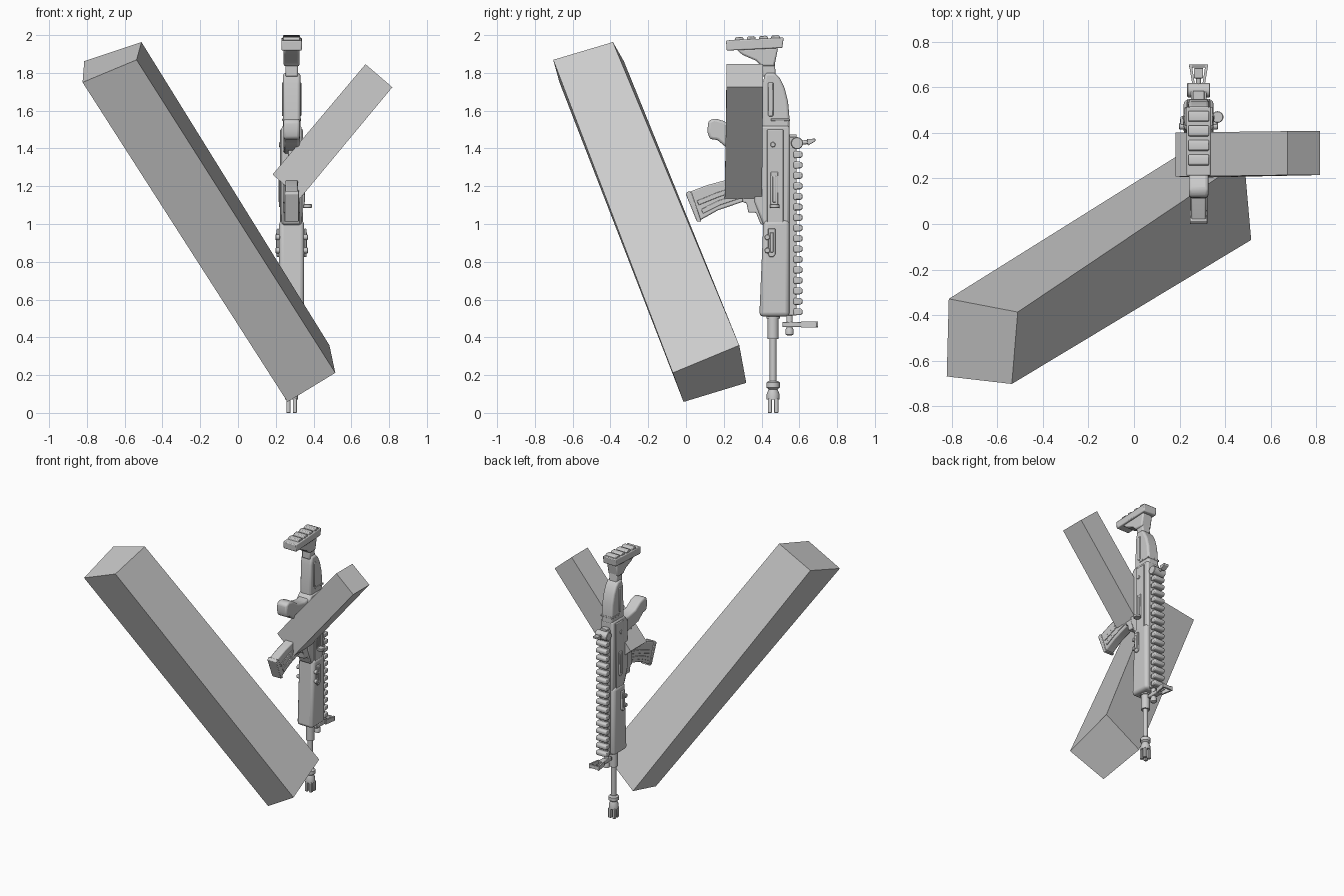
import bpy, bmesh, math
from mathutils import Vector

CX = 0.284   # centre plane of the rifle
BY = 0.461   # barrel axis


def finish(name, bm, bevel=0.0, segs=2, smooth=True):
    bmesh.ops.recalc_face_normals(bm, faces=bm.faces)
    me = bpy.data.meshes.new(name)
    bm.to_mesh(me)
    bm.free()
    ob = bpy.data.objects.new(name, me)
    bpy.context.collection.objects.link(ob)
    if bevel:
        m = ob.modifiers.new("bevel", 'BEVEL')
        m.width, m.segments, m.limit_method = bevel, segs, 'ANGLE'
        m.angle_limit = math.radians(35)
    if smooth:
        bpy.context.view_layer.objects.active = ob
        ob.select_set(True)
        bpy.ops.object.shade_smooth_by_angle(angle=math.radians(35))
        ob.select_set(False)
    return ob


def hexahedron(name, a, b):
    """Solid between two matching four-cornered ends."""
    bm = bmesh.new()
    v = [bm.verts.new(p) for p in a + b]
    bm.faces.new(v[:4])
    bm.faces.new(v[4:])
    for i in range(4):
        j = (i + 1) % 4
        bm.faces.new((v[i], v[j], v[j + 4], v[i + 4]))
    return finish(name, bm, smooth=False)


def side_profile(name, yz, half, bevel=0.008, segs=2, x=CX):
    """Extrude a side outline (y, z) across x."""
    bm = bmesh.new()
    f = bm.faces.new([bm.verts.new((x - half, y, z)) for y, z in yz])
    r = bmesh.ops.extrude_face_region(bm, geom=[f])
    vs = [g for g in r["geom"] if isinstance(g, bmesh.types.BMVert)]
    bmesh.ops.translate(bm, verts=vs, vec=(2 * half, 0, 0))
    return finish(name, bm, bevel, segs)


def box(name, lo, hi, bevel=0.004):
    (y0, z0), (y1, z1) = lo[1:], hi[1:]
    return side_profile(name, [(y0, z0), (y1, z0), (y1, z1), (y0, z1)],
                        (hi[0] - lo[0]) / 2, bevel, x=(lo[0] + hi[0]) / 2)


def turned(name, rz, y=BY, n=16):
    """Stack of rings (radius, z) about a vertical axis."""
    bm = bmesh.new()
    rings = [[bm.verts.new((CX + r * math.cos(t * math.tau / n),
                            y + r * math.sin(t * math.tau / n), z))
              for t in range(n)] for r, z in rz]
    for a, b in zip(rings, rings[1:]):
        for i in range(n):
            bm.faces.new((a[i], a[(i + 1) % n], b[(i + 1) % n], b[i]))
    bm.faces.new(rings[0])
    bm.faces.new(rings[-1])
    return finish(name, bm)


def pin(name, p, q, r, n=14):
    """Cylinder between two points."""
    p, q = Vector(p), Vector(q)
    bm = bmesh.new()
    bmesh.ops.create_cone(bm, cap_ends=True, segments=n, radius1=r, radius2=r, depth=(q - p).length)
    bm.transform((q - p).to_track_quat('Z', 'Y').to_matrix().to_4x4())
    bmesh.ops.translate(bm, verts=bm.verts, vec=(p + q) / 2)
    return finish(name, bm, 0.003, 1)


# Two beams
hexahedron("large_beam",
           [(-.823, -.67, 1.75), (-.814, -.329, 1.862), (-.511, -.387, 1.963), (-.537, -.703, 1.869)],
           [(.262, -.013, .058), (.222, .319, .159), (.484, .282, .358), (.515, -.07, .212)])
hexahedron("small_beam",
           [(.183, .208, 1.262), (.183, .402, 1.262), (.328, .402, 1.135), (.328, .205, 1.135)],
           [(.675, .215, 1.846), (.675, .408, 1.846), (.817, .408, 1.724), (.817, .215, 1.724)])

# Barrel and slotted muzzle
turned("barrel", [(.018, .08), (.018, .39), (.03, .39), (.03, .50), (.036, .50), (.036, .54)])
turned("barrel_collar", [(.024, .125), (.036, .135), (.036, .16), (.024, .17)])
turned("muzzle", [(.034, .07), (.034, .10), (.024, .125)])
for i in range(4):
    a = math.radians(45 + 90 * i)
    x, y = CX + .024 * math.cos(a), BY + .024 * math.sin(a)
    box("muzzle_prong", (x - .011, y - .011, 0), (x + .011, y + .011, .075), .003)

# Gas tube and front sight
turned("gas_tube", [(.012, .41), (.022, .415), (.022, .44), (.017, .45), (.017, .53)], .548)
box("front_sight_base", (CX - .02, .51, .455), (CX + .02, .62, .482))
for s in (-1, 1):
    hexahedron("front_sight_wing",
               [(CX + s * .016, .61, z) for z in (.452, .485)] + [(CX + s * .027, .61, z) for z in (.485, .452)],
               [(CX + s * .03, .70, z) for z in (.452, .485)] + [(CX + s * .042, .70, z) for z in (.485, .452)])
box("front_sight_bridge", (CX - .042, .688, .455), (CX + .042, .70, .482), .003)
pin("front_sight_post", (CX, .60, .468), (CX, .66, .468), .006)

# Handguard, receiver and inset side plates
side_profile("handguard", [(.388, .51), (.548, .51), (.548, 1.02), (.41, 1.02)], .066, .022, 3)
side_profile("receiver", [(.41, .99), (.548, .99), (.548, 1.52), (.40, 1.52), (.36, 1.47), (.36, 1.12)], .053, .012)
box("top_strip", (CX - .034, .53, .515), (CX + .034, .585, 1.46))
for s in (-1, 1):
    x = CX + s * .054
    box("receiver_side_plate", (x - .007, .43, 1.0), (x + .007, .515, 1.5))
    x = CX + s * .067
    # Raised long slots with their inner ribs
    for y, z0, z1, xo in ((.454, .825, .975, .072), (.468, 1.09, 1.275, .06)):
        xs = CX + s * xo
        side_profile("slot_frame", [(y - .012, z0), (y + .008, z0), (y + .02, z0 + .015), (y + .02, z1),
                                    (y - .02, z1), (y - .02, z0 + .015)], .007, .004, x=xs)
        box("slot_rib", (xs - .01, y - .009, z0 + .025), (xs + .01, y + .009, z1 - .02), .003)
    for z in (.86, .93):
        pin("guard_bolt", (CX + s * .06, .43, z), (CX + s * .086, .43, z), .015)
    pin("receiver_bolt", (CX + s * .04, .46, 1.42), (CX + s * .066, .46, 1.42), .014)

# Cocking handle
pin("cocking_rod", (CX + .05, .47, 1.095), (CX + .09, .47, 1.095), .008)
pin("cocking_knob", (CX + .083, .47, 1.085), (CX + .083, .47, 1.105), .026)

# Top rail of rounded ridges
for i in range(17):
    z = .535 + i * .0555
    side_profile("rail_ridge", [(.57, z - .018), (.608, z - .018), (.617, z - .010),
                                (.617, z + .010), (.608, z + .018), (.57, z + .018)], .043, .006)

# Rear sight
pin("rear_sight_drum", (CX - .05, .588, 1.428), (CX + .05, .588, 1.428), .032, 18)
pin("rear_sight_stem", (CX, .60, 1.43), (CX, .66, 1.435), .011)
side_profile("rear_sight_blade", [(.645, 1.415), (.685, 1.438), (.685, 1.452), (.64, 1.45)], .02, .003)
box("rear_sight_base", (CX - .025, .53, 1.41), (CX + .025, .585, 1.475))

# Stock
side_profile("stock", [(.40, 1.50), (.548, 1.50), (.548, 1.56), (.54, 1.65), (.522, 1.72), (.498, 1.77),
                       (.472, 1.80), (.42, 1.80), (.405, 1.74)], .046, .014, 3)
box("stock_band", (CX - .05, .45, 1.545), (CX + .05, .55, 1.558), .003)
side_profile("stock_rib", [(.435, 1.57), (.462, 1.57), (.462, 1.75), (.435, 1.75)], .051, .005)
side_profile("stock_neck", [(.405, 1.78), (.475, 1.78), (.47, 1.86), (.405, 1.86)], .033, .008)
side_profile("stock_flare", [(.40, 1.835), (.468, 1.835), (.488, 1.935), (.265, 1.925), (.30, 1.895), (.37, 1.865)],
             .042, .01)
side_profile("butt_plate", [(.215, 1.918), (.51, 1.932), (.517, 1.987), (.212, 1.972)], .054, .006)
for i in range(4):
    y, z = .28 + i * .064, 1.976 + i * .003
    side_profile("butt_ridge", [(y - .025, z - .01), (y + .025, z - .01), (y + .025, z + .01),
                                (y + .012, z + .015), (y - .018, z + .013)], .045, .004)

# Pistol grip and trigger
side_profile("grip", [(.42, 1.36), (.30, 1.385), (.22, 1.40), (.19, 1.425), (.165, 1.445), (.125, 1.45),
                      (.113, 1.49), (.118, 1.545), (.15, 1.56), (.20, 1.545), (.26, 1.505), (.34, 1.49), (.42, 1.50)],
             .043, .014, 3)
side_profile("trigger_guard", [(.37, 1.21), (.285, 1.225), (.27, 1.24), (.27, 1.39), (.285, 1.39), (.285, 1.245),
                               (.37, 1.23)], .018, .003)
side_profile("trigger", [(.37, 1.29), (.31, 1.28), (.31, 1.293), (.37, 1.32)], .009, .002)

# Curved magazine, its ribs and well
side_profile("magazine", [(.42, 1.125), (.30, 1.117), (.17, 1.073), (.075, 1.02), (.065, 1.03), (.005, 1.165),
                          (.11, 1.205), (.22, 1.235), (.30, 1.245), (.42, 1.245)], .033, .007)
side_profile("magazine_foot", [(.082, 1.012), (.058, 1.012), (-.002, 1.16), (.015, 1.176), (.03, 1.165)], .038, .004)
for d in (0, .045):
    side_profile("magazine_rib", [(.30, 1.14 + d), (.18, 1.10 + d), (.09 - d / 2, 1.055 + d), (.08 - d / 2, 1.078 + d),
                                  (.17, 1.124 + d), (.30, 1.163 + d)], .038, .003)
side_profile("magazine_well", [(.42, .99), (.395, 1.0), (.37, 1.06), (.33, 1.06), (.32, 1.11), (.30, 1.115),
                               (.30, 1.255), (.42, 1.27)], .045, .006)
